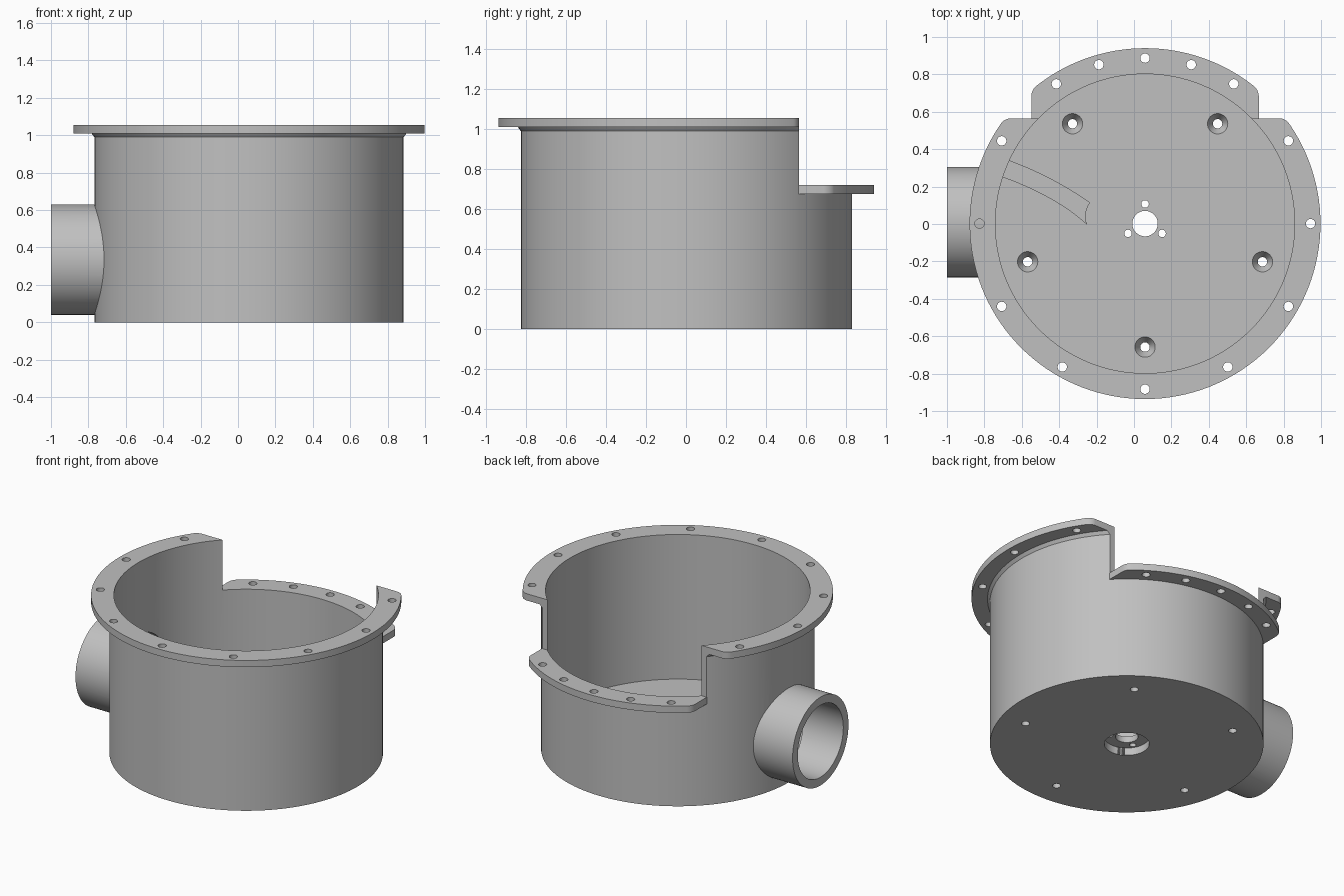
import bpy, bmesh, math
from mathutils import Vector, Matrix

cube = bpy.data.objects.get("Cube")
if cube:
    bpy.data.objects.remove(cube, do_unlink=True)

CX, CY = 0.059, 0.002           # axis of the housing
WALL_OUT, WALL_IN = 0.827, 0.80
FLANGE_R, BOLT_R = 0.938, 0.885
TOP, LEDGE, FLOOR = 1.055, 0.72, 0.09
FLANGE_T = 0.045
NOTCH_Y, NOTCH_X = 0.565, 0.608  # limits of the cut-away, from the axis
PIPE_Y, PIPE_Z = 0.01, 0.335

grey = bpy.data.materials.new("machined_grey")
grey.use_nodes = True
grey.diffuse_color = (0.53, 0.53, 0.53, 1)
grey.node_tree.nodes["Principled BSDF"].inputs["Base Color"].default_value = (0.53, 0.53, 0.53, 1)


def make(name, bm):
    bmesh.ops.recalc_face_normals(bm, faces=bm.faces)
    mesh = bpy.data.meshes.new(name)
    bm.to_mesh(mesh)
    bm.free()
    mesh.materials.append(grey)
    ob = bpy.data.objects.new(name, mesh)
    bpy.context.collection.objects.link(ob)
    return ob


def lathe(name, profile, steps=128):
    bm = bmesh.new()
    verts = [bm.verts.new((r, 0, z)) for r, z in profile]
    edges = [bm.edges.new(p) for p in zip(verts, verts[1:])]
    bmesh.ops.spin(bm, geom=verts + edges, cent=(0, 0, 0), axis=(0, 0, 1),
                   angle=math.tau, steps=steps)
    bmesh.ops.remove_doubles(bm, verts=bm.verts, dist=0.0001)
    bmesh.ops.translate(bm, verts=bm.verts, vec=(CX, CY, 0))
    return make(name, bm)


def prism(name, outline, z0, z1, rounded=()):
    """Extrude an outline; corners listed in rounded get a radius."""
    bm = bmesh.new()
    low = [bm.verts.new((x, y, z0)) for x, y in outline]
    face = bm.faces.new(low)
    res = bmesh.ops.extrude_face_region(bm, geom=[face])
    high = [v for v in res["geom"] if isinstance(v, bmesh.types.BMVert)]
    bmesh.ops.translate(bm, verts=high, vec=(0, 0, z1 - z0))
    corners = [low[i] for i in rounded]
    edges = [e for v in corners for e in v.link_edges
             if abs(e.verts[0].co.z - e.verts[1].co.z) > 0.01]
    if edges:
        bmesh.ops.bevel(bm, geom=edges, offset=0.03, segments=5, profile=0.5,
                        affect='EDGES', clamp_overlap=False)
    return make(name, bm)


def cut(ob, bm):
    """Subtract a closed shape from a part."""
    cutter = make("cutter", bm)
    cutter.hide_render = True
    mod = ob.modifiers.new("cut", 'BOOLEAN')
    mod.operation, mod.solver, mod.object = 'DIFFERENCE', 'EXACT', cutter
    bpy.context.view_layer.objects.active = ob
    bpy.ops.object.modifier_apply(modifier=mod.name)
    bpy.data.objects.remove(cutter, do_unlink=True)


def add_drum(bm, x, y, z0, z1, r0, r1=None, seg=32):
    bmesh.ops.create_cone(bm, cap_ends=True, segments=seg, radius1=r0,
                          radius2=r0 if r1 is None else r1, depth=z1 - z0,
                          matrix=Matrix.Translation((x, y, (z0 + z1) / 2)))


def drums(places, z0, z1, r0, r1=None, seg=32):
    bm = bmesh.new()
    for x, y in places:
        add_drum(bm, x, y, z0, z1, r0, r1, seg)
    return bm


def x_drum(x0, x1, r):
    bm = bmesh.new()
    place = Matrix.Translation(((x0 + x1) / 2, PIPE_Y, PIPE_Z)) @ Matrix.Rotation(math.pi / 2, 4, 'Y')
    bmesh.ops.create_cone(bm, cap_ends=True, segments=80, radius1=r, radius2=r,
                          depth=x1 - x0, matrix=place)
    return bm


def polar(r, degrees):
    a = math.radians(degrees)
    return CX + r * math.cos(a), CY + r * math.sin(a)


def arc(r, a0, a1, n):
    return [polar(r, a0 + (a1 - a0) * i / n) for i in range(n + 1)]


# Housing wall with floor and the small collar under the top flange
body = lathe("housing", [(0, 0), (WALL_OUT, 0), (WALL_OUT, 0.99), (WALL_OUT + 0.015, 1.01),
                         (WALL_OUT + 0.015, TOP), (WALL_IN, TOP), (WALL_IN, FLOOR), (0, FLOOR)])

# Cut-away at the back
bm = bmesh.new()
bmesh.ops.create_cube(bm, size=2)
bmesh.ops.translate(bm, verts=bm.verts, vec=(CX, NOTCH_Y + 1, LEDGE + 1))
cut(body, bm)

# Pipe bore, floor holes with countersinks, shaft hole, underside recess
cut(body, x_drum(-1.1, -0.4, 0.24))
floor_spots = [polar(0.66, -90 + 72 * i) for i in range(5)]
cut(body, drums(floor_spots, -0.1, 0.2, 0.025))
cut(body, drums(floor_spots, 0.04, FLOOR + 0.001, 0.025, 0.055))
cut(body, drums([(CX, CY)], -0.1, 0.05, 0.136, seg=64))
cut(body, drums([(CX, CY)], -0.1, 0.2, 0.068, seg=48))
cut(body, drums([polar(0.105, 90 + 120 * i) for i in range(3)], -0.1, 0.2, 0.02))

# Flanges: ring sectors with straight ends and rounded outer corners
MID = 0.815


def flange(name, angle_out, angle_in, centre, top, n, spots):
    """Ring sector around a centre direction, half angles in degrees."""
    outline = (arc(FLANGE_R, centre - angle_out, centre + angle_out, n)
               + arc(MID, centre + angle_in, centre - angle_in, n))
    ob = prism(name, outline, top - FLANGE_T, top, rounded=(0, n))
    cut(ob, drums([polar(BOLT_R, a) for a in spots], top - 0.2, top + 0.1, 0.025))
    return ob


def end_angle(r):
    return 90 + math.degrees(math.asin((NOTCH_Y - CY) / r))


def side_angle(r):
    return math.degrees(math.asin(NOTCH_X / r))


top_flange = flange("top_flange", end_angle(FLANGE_R), end_angle(MID), -90, TOP, 96,
                    [-90 + 30 * i for i in range(-4, 5)])
back_flange = flange("back_flange", side_angle(FLANGE_R), side_angle(MID), 90, LEDGE, 40,
                     [90 + 16.2 * i for i in range(-2, 3)])

# Side pipe, trimmed to the housing wall
pipe = make("side_pipe", x_drum(-1.0, -0.5, 0.295))
cut(pipe, x_drum(-1.2, -0.3, 0.24))
cut(pipe, drums([(CX, CY)], -0.2, 1.2, 0.812, seg=128))


# Curved guide rib on the floor
def bow(a, m, b, n=12):
    """Smooth curve through three points."""
    a, m, b = Vector(a), Vector(m), Vector(b)
    c = 2 * m - (a + b) / 2
    return [tuple(a * (1 - t) ** 2 + c * 2 * t * (1 - t) + b * t * t)
            for t in (i / n for i in range(n + 1))]


tip_back, tip_front = (-0.235, 0.115), (-0.25, -0.005)
rib_outline = (bow((-0.68, 0.345), (-0.45, 0.245), tip_back)
               + bow(tip_back, (-0.258, 0.055), tip_front)[1:-1]
               + bow(tip_front, (-0.45, 0.137), (-0.715, 0.255)))
rib = prism("guide_rib", rib_outline, FLOOR - 0.01, FLOOR + 0.06)

# Smooth curved walls, keep edges sharp
bpy.ops.object.select_all(action='DESELECT')
for ob in (body, top_flange, back_flange, pipe, rib):
    ob.select_set(True)
bpy.context.view_layer.objects.active = body
bpy.ops.object.shade_smooth_by_angle(angle=math.radians(25))
